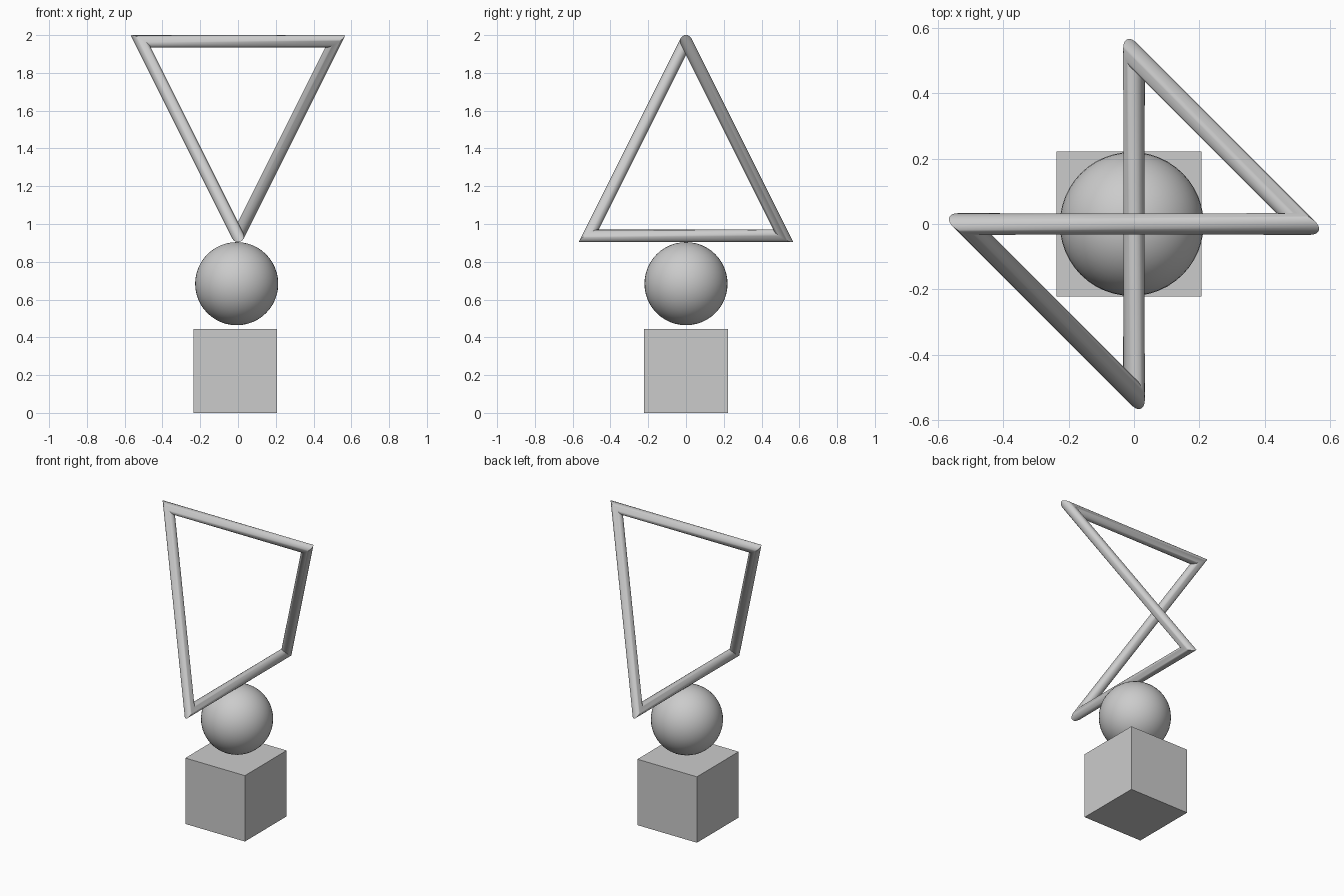
import bpy, bmesh
from math import cos, sin, tau
from mathutils import Vector, Quaternion

if "Cube" in bpy.data.objects:
    bpy.data.objects.remove(bpy.data.objects["Cube"])


def smooth(obj, angle):
    bpy.ops.object.select_all(action='DESELECT')
    obj.select_set(True)
    bpy.context.view_layer.objects.active = obj
    bpy.ops.object.shade_smooth_by_angle(angle=angle)


# base cube
bpy.ops.mesh.primitive_cube_add(size=0.443, location=(-0.015, 0, 0.2215))
bpy.context.object.name = "base_cube"

# ball hovering just above the cube
bpy.ops.mesh.primitive_uv_sphere_add(segments=48, ring_count=24, radius=0.22,
                                     location=(-0.007, 0, 0.684))
ball = bpy.context.object
ball.name = "ball"
smooth(ball, 0.6)


def mitred_loop(name, points, radius, sides, twisted):
    """Closed tube with mitred corners; closing twist is shared by the given segments."""
    pts = [Vector(p) for p in points]
    n = len(pts)
    dirs = [(pts[(i + 1) % n] - pts[i]).normalized() for i in range(n)]

    def frames(twist):
        f = dirs[0].orthogonal().normalized()
        out = [f]
        for i in range(n):
            if i in twisted:
                f = Quaternion(dirs[i], twist) @ f
            f = dirs[i].rotation_difference(dirs[(i + 1) % n]) @ f
            out.append(f)
        return out

    plain = frames(0)
    first, last = plain[0], plain[-1]
    side = 1 if first.cross(last).dot(dirs[0]) > 0 else -1
    normals = frames(-side * first.angle(last) / len(twisted))

    bm = bmesh.new()
    rings = []
    for i, p in enumerate(pts):
        d, u = dirs[i], normals[i]
        v = d.cross(u)
        miter = dirs[i - 1] + d
        ring = []
        for k in range(sides):
            a = tau * k / sides
            q = radius * (u * cos(a) + v * sin(a))
            q -= d * (q.dot(miter) / d.dot(miter))
            ring.append(bm.verts.new(p + q))
        rings.append(ring)
    for i in range(n):
        a, b = rings[i], rings[(i + 1) % n]
        for k in range(sides):
            j = (k + 1) % sides
            bm.faces.new((a[k], a[j], b[j], b[k]))
    bmesh.ops.recalc_face_normals(bm, faces=bm.faces)
    mesh = bpy.data.meshes.new(name)
    bm.to_mesh(mesh)
    bm.free()
    obj = bpy.data.objects.new(name, mesh)
    bpy.context.collection.objects.link(obj)
    smooth(obj, 0.6)


# bent four-sided tube frame: top bar along x, bottom bar along y
R, TOP, LOW = 0.515, 1.967, 0.937
mitred_loop("tube_frame",
            [(-R, 0, TOP), (R, 0, TOP), (0, R, LOW), (0, -R, LOW)],
            0.033, 32, (0, 2))
